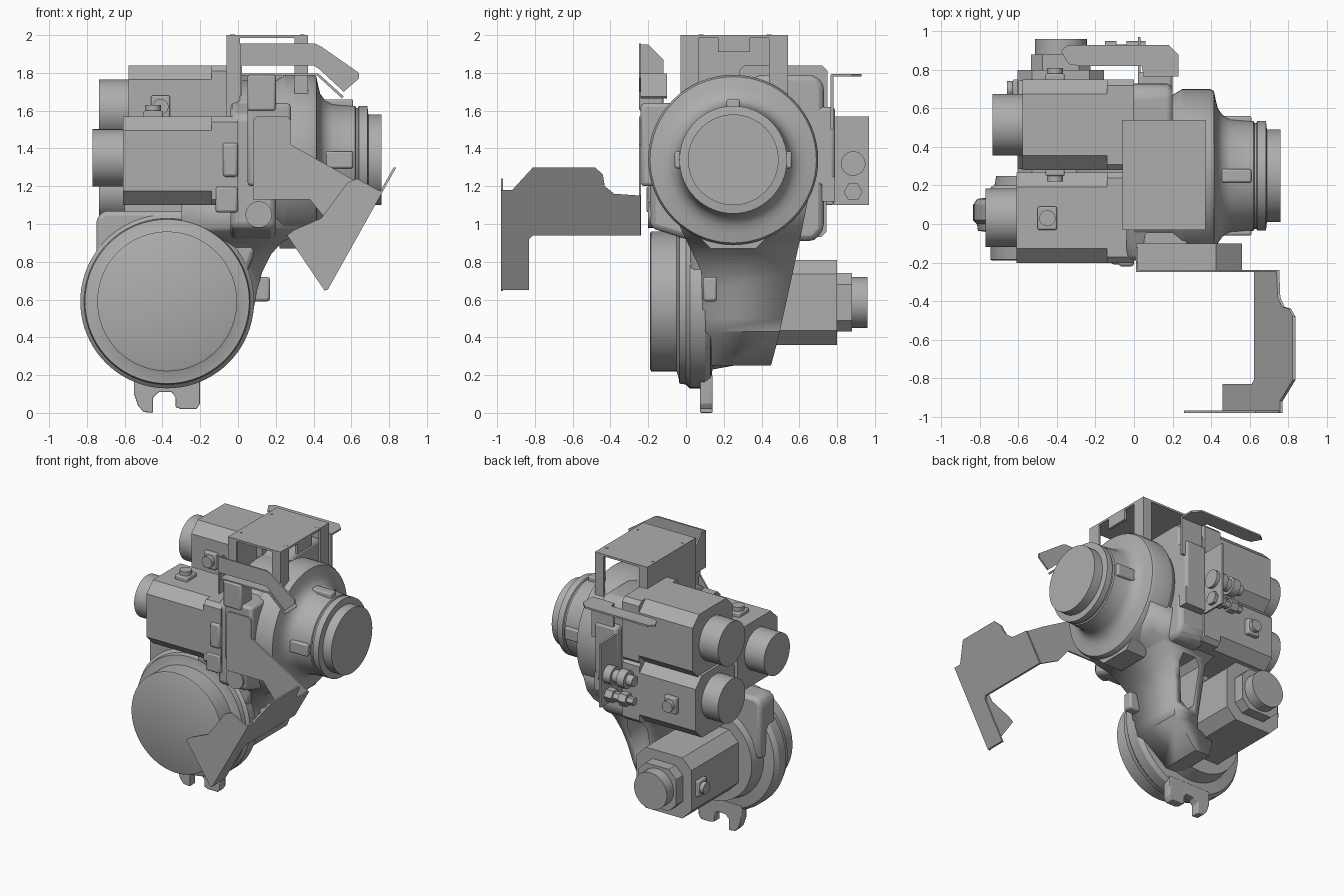
import bpy, bmesh
from math import cos, sin, pi

if "Cube" in bpy.data.objects:
    bpy.data.objects.remove(bpy.data.objects["Cube"])

GREY = (0.42, 0.42, 0.42, 1)
metal = bpy.data.materials.new("cast_grey")
metal.use_nodes = True
metal.diffuse_color = GREY
metal.node_tree.nodes["Principled BSDF"].inputs["Base Color"].default_value = GREY


def place(axis, t, a, b):
    """Point at distance t along an axis, (a, b) in the other two axes."""
    return {"x": (t, a, b), "y": (a, t, b), "z": (a, b, t)}[axis]


def finish(name, bm, bevel=0.0, angle=0.6):
    bmesh.ops.recalc_face_normals(bm, faces=bm.faces)
    me = bpy.data.meshes.new(name)
    bm.to_mesh(me)
    bm.free()
    me.materials.append(metal)
    ob = bpy.data.objects.new(name, me)
    bpy.context.collection.objects.link(ob)
    bpy.ops.object.select_all(action="DESELECT")
    ob.select_set(True)
    bpy.context.view_layer.objects.active = ob
    bpy.ops.object.shade_smooth_by_angle(angle=angle)
    if bevel:
        m = ob.modifiers.new("edge", "BEVEL")
        m.width, m.segments, m.limit_method = bevel, 2, "ANGLE"
    return ob


def prism(name, axis, pts, lo, hi, bevel=0.0):
    bm = bmesh.new()
    ends = [[bm.verts.new(place(axis, t, *p)) for p in pts] for t in (lo, hi)]
    for ring in ends:
        bm.faces.new(ring)
    n = len(pts)
    for i in range(n):
        j = (i + 1) % n
        bm.faces.new((ends[0][i], ends[0][j], ends[1][j], ends[1][i]))
    return finish(name, bm, bevel)


def rect(a0, a1, b0, b1, c=0.0):
    """Rectangle outline, optionally with chamfered corners."""
    if not c:
        return [(a0, b0), (a1, b0), (a1, b1), (a0, b1)]
    return [(a0 + c, b0), (a1 - c, b0), (a1, b0 + c), (a1, b1 - c),
            (a1 - c, b1), (a0 + c, b1), (a0, b1 - c), (a0, b0 + c)]


def box(name, x, y, z, bevel=0.0):
    return prism(name, "z", rect(*x, *y), *z, bevel)


def lathe(name, axis, centre, profile, n=64):
    """Solid of revolution from (distance, radius) pairs."""
    bm = bmesh.new()
    rings = [[bm.verts.new(place(axis, t, centre[0] + r * cos(2 * pi * i / n),
                                 centre[1] + r * sin(2 * pi * i / n)))
              for i in range(n)] for t, r in profile]
    for p, q in zip(rings, rings[1:]):
        for i in range(n):
            j = (i + 1) % n
            bm.faces.new((p[i], p[j], q[j], q[i]))
    bm.faces.new(rings[0])
    bm.faces.new(rings[-1])
    return finish(name, bm, angle=0.5)


def cylinder(name, axis, centre, r, lo, hi, n=32):
    return lathe(name, axis, centre, [(lo, r), (hi, r)], n)


def cut(ob, tool, op):
    m = ob.modifiers.new("cut", "BOOLEAN")
    m.object, m.operation, m.solver = tool, op, "EXACT"
    tool.hide_render = True
    tool.hide_set(True)


# Wrist hub along x
HUB = (0.25, 1.34)
lathe("wrist_hub", "x", HUB, [
    (0, .42), (.2, .42), (.25, .45), (.395, .45), (.415, .44), (.425, .39),
    (.435, .35), (.46, .315), (.5, .295), (.62, .285), (.625, .275), (.635, .275),
    (.64, .285), (.685, .285), (.69, .24), (.76, .24)])
for i, (a, b) in enumerate([(0, 1), (-1, 0), (1, 0)]):
    y, z = HUB[0] + a * .275, HUB[1] + b * .275
    box(f"hub_lug_{i}", (.42, .61), (y - .035, y + .035), (z - .045, z + .045), .01)
prism("hub_lower_boss", "x", [(.07, .93), (.13, .87), (.37, .87), (.43, .93)], .22, .38)

# Gear housing that carries the three upper motors
prism("gear_housing", "x", [(-.19, .98), (.0, .92), (.6, .91), (.68, .91), (.73, .97),
      (.73, 1.74), (.68, 1.79), (.4, 1.79), (-.1, 1.62), (-.19, 1.57)], -.04, .2, .03)
box("housing_front_pad", (.05, .28), (-.24, 0), (1.2, 1.64), .02)
box("housing_rear_pad", (.02, .2), (.65, .79), (1.2, 1.62), .02)
cylinder("housing_front_boss", "y", (.11, 1.05), .07, -.2, 0)
box("housing_latch", (-.08, 0), (-.22, -.1), (1.25, 1.43), .015)
box("housing_lower_pad", (-.12, 0), (-.21, .1), (1.06, 1.2), .015)


def motor(name, axis, ca, cb, ends, flange, half, cap_r, lift=0.0):
    """Chamfered square motor with a square flange and a round rear cap."""
    tip, rear, front = ends
    sq = (ca - half, ca + half, cb - half, cb + half)
    prism(name + "_body", axis, rect(*sq, .075), min(rear, flange), max(rear, flange))
    prism(name + "_flange", axis, rect(*sq, .03), min(flange, front), max(flange, front))
    cylinder(name + "_cap", axis, (ca, cb + lift), cap_r, min(tip, rear), max(tip, rear), 48)


motor("front_motor", "x", .033, 1.335, (-.77, -.61, 0), -.14, .235, .152, .015)
motor("rear_upper_motor", "x", .515, 1.605, (-.735, -.58, 0), -.14, .235, .16)
motor("rear_lower_motor", "x", .515, 1.16, (-.735, -.6, 0), -.14, .23, .16, .02)
motor("base_motor", "y", -.38, .585, (.96, .80, .1), .25, .225, .135)
prism("base_motor_cap_seat", "y", rect(-.535, -.225, .43, .74, .06), .8, .88)

# Cable sockets on the motors
sockets = [("front_motor_socket", "z", (-.45, .03), 1.55, 1.6, 1.63),
           ("rear_upper_socket", "y", (-.41, 1.62), .3, .25, .22),
           ("rear_lower_socket", "y", (-.41, 1.16), .73, .78, .81),
           ("base_motor_socket", "x", (.7, .58), -.59, -.63, -.66)]
for name, axis, (a, b), t0, t1, t2 in sockets:
    prism(name, axis, rect(a - .05, a + .05, b - .06, b + .06), min(t0, t1), max(t0, t1), .008)
    cylinder(name + "_plug", axis, (a, b), .042, min(t0, t2), max(t0, t2), 24)

# Round base joint along y
BASE = (-.375, .59)
lathe("base_drum", "y", BASE, [(-.19, .36), (-.185, .37), (-.05, .37), (-.04, .4), (-.035, .435),
      (.0, .44), (.02, .46), (.1, .46), (.13, .44), (.14, .36), (.25, .34)], 80)
prism("base_shoulder", "y", [(-.75, .62), (-.75, 1.03), (-.71, 1.07), (-.1, 1.07), (.1, 1.05),
      (.1, .88), (.0, .62)], .02, .2, .025)

# Forked foot under the base joint
prism("base_foot", "y", [(-.55, .2), (-.55, .1), (-.53, .04), (-.5, .005), (-.45, .0),
      (-.45, .08), (-.42, .11), (-.35, .11), (-.33, .08), (-.33, .03), (-.3, .02), (-.22, .02),
      (-.2, .05), (-.2, .2)], .075, .14, .005)

# Curved arm joining hub and base: front outline trimmed by side outline
arm = prism("lower_arm", "y", [
    (.4, 1.15), (.38, 1.0), (.33, .94), (.24, .91), (.175, .84), (.13, .75), (.1, .65),
    (.075, .5), (.055, .43), (-.17, .25), (-.29, .25), (-.29, .35), (-.15, .4),
    (-.14, .46), (-.14, .85), (-.2, .93), (-.3, .95), (-.3, 1.12)], -.1, .8)
side_trim = prism("arm_side_trim", "x", [(-.05, 1.2), (-.03, .98), (.08, .75), (.1, .25),
                  (.45, .25), (.49, .4), (.6, .9), (.66, 1.2)], -.7, .7)
cut(arm, side_trim, "INTERSECT")
slot = prism("arm_slot_cutter", "y", [(-.09, .54), (-.05, .5), (.02, .54), (.08, .8), (.06, .87),
             (-.05, .87), (-.09, .82)], .25, .9)
cut(arm, slot, "DIFFERENCE")
box("arm_stop_tab", (.02, .17), (.09, .165), (.59, .72), .015)

# Top mounting bracket
box("top_plate", (-.06, .37), (-.03, .54), (1.985, 2.0))
for side, y in (("front", -.03), ("rear", .524)):
    for k, x in (("right", -.06), ("left", .3)):
        box(f"bracket_leg_{side}_{k}", (x, x + .07), (y, y + .016), (1.55, 1.99))
for side, y in (("front", -.03), ("rear", .44)):
    box(f"bracket_outer_web_{side}", (.355, .37), (y, y + .1), (1.55, 1.99))
box("bracket_inner_wall", (-.06, -.045), (-.03, .54), (1.55, 1.99))
box("bracket_outer_tab", (.35, .37), (.17, .34), (1.91, 1.988))
for i, (x, y) in enumerate([(-.03, .44), (.34, .44), (-.03, .08), (.34, .08)]):
    cylinder(f"plate_screw_{i}", "z", (x, y), .013, 1.99, 2.002, 16)

# Upper front cable guard
prism("front_guard", "y", [(.01, 1.84), (.4, 1.84), (.43, 1.82), (.56, 1.7), (.64, 1.77),
      (.64, 1.8), (.44, 1.94), (.41, 1.955), (.01, 1.955)], -.25, -.238)
prism("front_guard_return", "x", [(-.25, 1.95), (-.2, 1.95), (-.12, 1.87), (-.12, 1.68),
      (-.25, 1.68)], .01, .022)
prism("front_guard_ledge", "y", [(.01, 1.785), (.42, 1.785), (.55, 1.665), (.56, 1.675),
      (.425, 1.797), (.01, 1.797)], -.24, -.1)
box("front_guard_mount", (.05, .2), (-.25, -.12), (1.6, 1.79), .012)

# Rear cable guard
prism("rear_guard", "z", [(-.38, .9), (-.34, .83), (-.28, .82), (.04, .82), (.05, .77), (.23, .77),
      (.23, .88), (.18, .93), (-.34, .93)], 1.78, 1.793)
box("rear_guard_mount", (.05, .23), (.765, .78), (1.5, 1.79))

# Rear connector panel with fittings
box("connector_panel", (.02, .035), (.78, .97), (1.1, 1.57))
box("connector_panel_arm", (.02, .2), (.72, .79), (1.12, 1.25))
for i, (z, r, n) in enumerate([(1.32, .065, 24), (1.17, .05, 6)]):
    lathe(f"fitting_{i}", "x", (.885, z), [(-.2, r * .6), (-.15, r * .6), (-.15, r), (-.09, r),
          (-.09, r * .7), (-.04, r * .7), (-.04, r), (.06, r)], n)

# Long front guard: mounting plate, slanted arm and end plate
prism("long_guard_mount", "y", [(.08, 1.13), (.08, 1.55), (.1, 1.57), (.26, 1.57), (.28, 1.55),
      (.28, 1.42), (.6, 1.24), (.745, 1.15), (.625, .94), (.47, 1.02), (.38, 1.13)], -.25, -.238)
long_arm = prism("long_guard_arm", "x", [
    (-.98, .65), (-.83, .65), (-.83, .92), (-.81, .94), (-.24, .94), (-.24, 1.15), (-.38, 1.16),
    (-.43, 1.2), (-.44, 1.26), (-.48, 1.3), (-.81, 1.3), (-.92, 1.18), (-.98, 1.18)], 0, .014)
for v in long_arm.data.vertices:
    v.co.x += .46 + .56 * (v.co.z - .65)
prism("long_guard_end", "y", [(.46, .645), (.26, .94), (.3, .97), (.44, 1.03), (.58, 1.22),
      (.63, 1.24), (.76, 1.17)], -.98, -.968)
